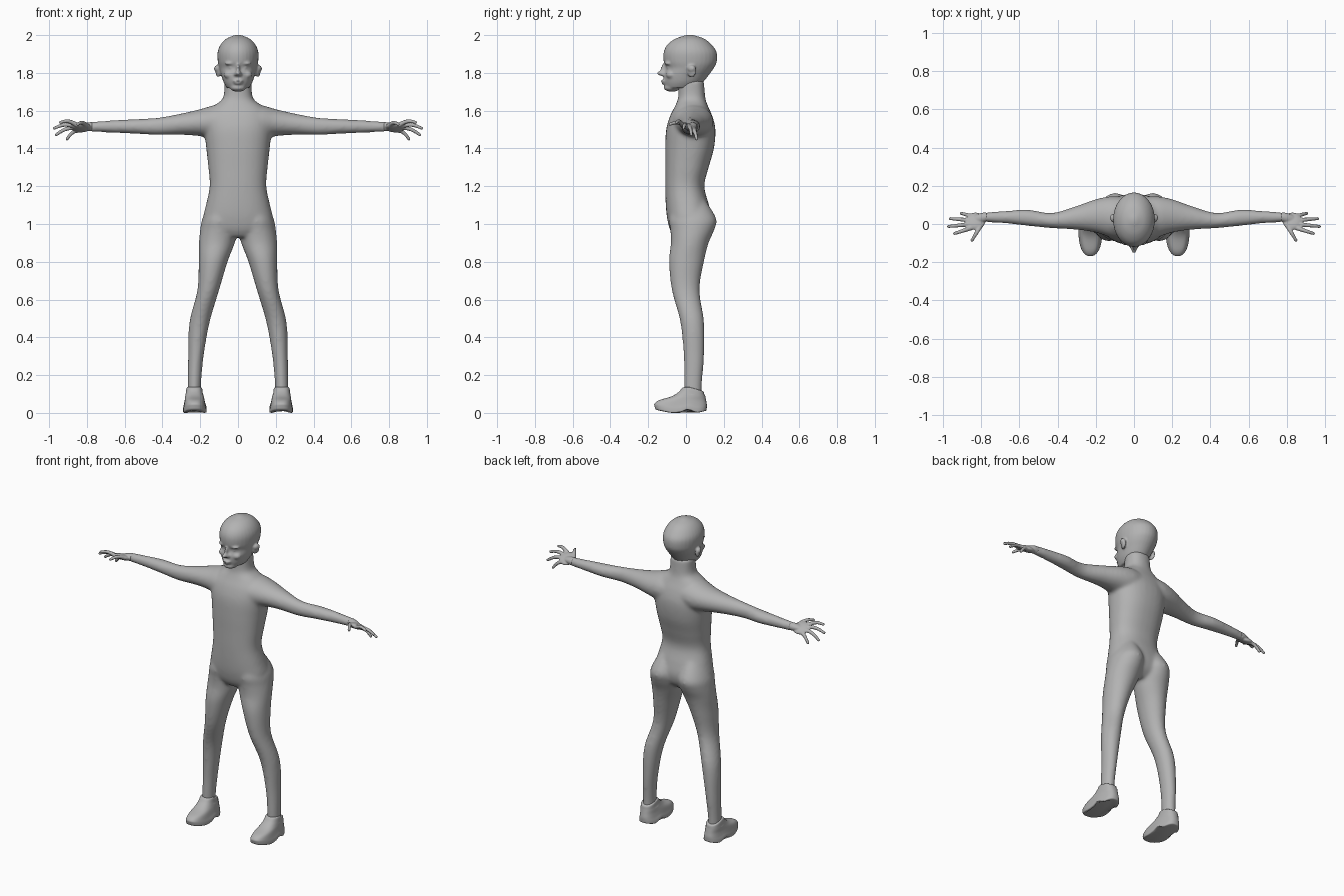
import bpy, bmesh, math
from mathutils import Vector, Matrix

grey = bpy.data.materials.new("plain grey")
grey.diffuse_color = (0.45, 0.45, 0.45, 1)


def spline(rows, steps=5):
    """Smoothly interpolate a short table of sections."""
    out = []
    for i in range(len(rows) - 1):
        p = [rows[max(0, min(len(rows) - 1, i + k))] for k in (-1, 0, 1, 2)]
        for s in range(steps):
            t = s / steps
            out.append([0.5 * (2 * b + (c - a) * t + (2 * a - 5 * b + 4 * c - d) * t * t
                               + (3 * b - a - 3 * c + d) * t ** 3) for a, b, c, d in zip(*p)])
    return out + [list(rows[-1])]


def loft(bm, rows, axis="z", side=1, power=2.0, n=32):
    """Sections (t, a0, a1, b0, b1): t along the axis, a and b the two extents."""
    rings = []
    for t, a0, a1, b0, b1 in spline(rows):
        ring = []
        for k in range(n):
            c, s = math.cos(2 * math.pi * k / n), math.sin(2 * math.pi * k / n)
            c = math.copysign(abs(c) ** (2 / power), c)
            s = math.copysign(abs(s) ** (2 / power), s)
            a, b = (a0 + a1) / 2 + c * (a1 - a0) / 2, (b0 + b1) / 2 + s * (b1 - b0) / 2
            x, y, z = (a, b, t) if axis == "z" else (t, a, b)
            ring.append(bm.verts.new((x * side, y, z)))
        rings.append(ring)
    for r, q in zip(rings, rings[1:]):
        for k in range(n):
            bm.faces.new((r[k], r[(k + 1) % n], q[(k + 1) % n], q[k]))
    bm.faces.new(rings[0])
    bm.faces.new(rings[-1])


def ball(bm, centre, size, side=1, rot=None):
    x, y, z = centre
    m = Matrix.Translation((x * side, y, z)) @ (rot or Matrix()) @ Matrix.Diagonal((*size, 1))
    bmesh.ops.create_uvsphere(bm, u_segments=20, v_segments=12, radius=1, matrix=m)


def finish(bm, name, voxel=0, smooth=0):
    bmesh.ops.recalc_face_normals(bm, faces=bm.faces)
    me = bpy.data.meshes.new(name)
    bm.to_mesh(me)
    bm.free()
    me.materials.append(grey)
    for p in me.polygons:
        p.use_smooth = True
    ob = bpy.data.objects.new(name, me)
    bpy.context.collection.objects.link(ob)
    if voxel:
        r = ob.modifiers.new("merge", "REMESH")
        r.mode, r.voxel_size, r.use_smooth_shade = "VOXEL", voxel, True
        s = ob.modifiers.new("soften", "SMOOTH")
        s.factor, s.iterations = 0.5, smooth
    return ob


# body: torso, neck, arms and legs merged into one skin
bm = bmesh.new()
loft(bm, [(0.93, -.10, .10, -.06, .08), (0.97, -.17, .17, -.085, .12), (1.03, -.185, .185, -.10, .135),
          (1.10, -.17, .17, -.107, .122), (1.20, -.15, .15, -.11, .097), (1.30, -.157, .157, -.11, .12),
          (1.40, -.168, .168, -.11, .148), (1.50, -.178, .178, -.105, .156), (1.57, -.175, .175, -.085, .14),
          (1.62, -.135, .135, -.06, .118), (1.655, -.088, .088, -.045, .105),
          (1.69, -.074, .074, -.04, .10), (1.76, -.072, .072, -.04, .095)], power=2.3)
for s in (-1, 1):
    loft(bm, [(0.04, -.08, .14, 1.46, 1.63), (0.12, -.07, .145, 1.45, 1.63), (0.20, -.045, .13, 1.465, 1.608),
              (0.30, -.03, .095, 1.472, 1.585), (0.43, -.022, .058, 1.472, 1.562),
              (0.555, -.01, .075, 1.478, 1.555), (0.68, .004, .068, 1.484, 1.548),
              (0.79, .01, .06, 1.488, 1.54)], axis="x", side=s)
    loft(bm, [(1.13, .03, .14, -.06, .10), (1.03, .004, .188, -.09, .160), (0.97, .004, .20, -.083, .15),
              (0.90, .017, .207, -.08, .12), (0.80, .055, .208, -.09, .095), (0.65, .10, .215, -.075, .072),
              (0.48, .15, .257, -.03, .096), (0.30, .182, .264, -.012, .096),
              (0.16, .195, .266, -.01, .085), (0.08, .197, .266, -.01, .083)], side=s)
finish(bm, "body", 0.009, 12)

# head: skull with nose, lips, chin, brow, cheeks and ears
bm = bmesh.new()
loft(bm, [(1.70, -.08, .01, -.085, .0), (1.72, -.058, .058, -.108, .06), (1.75, -.076, .076, -.116, .09),
          (1.79, -.09, .09, -.118, .122), (1.825, -.10, .10, -.107, .147), (1.86, -.107, .107, -.118, .163),
          (1.91, -.108, .108, -.118, .162), (1.95, -.092, .092, -.098, .135), (1.98, -.063, .063, -.058, .098),
          (1.997, -.025, .025, -.01, .05), (2.002, -.006, .006, .01, .03)][1:])
ball(bm, (0, -.075, 1.722), (.042, .043, .022))
ball(bm, (0, -.108, 1.757), (.03, .025, .007))
ball(bm, (0, -.106, 1.744), (.025, .024, .007))
ball(bm, (0, -.122, 1.798), (.016, .032, .014))
ball(bm, (0, -.112, 1.822), (.010, .022, .034), rot=Matrix.Rotation(-.3, 4, "X"))
for s in (-1, 1):
    ball(bm, (.012, -.117, 1.793), (.011, .018, .010), s)
    ball(bm, (.04, -.091, 1.85), (.03, .022, .010), s)
    ball(bm, (.045, -.08, 1.79), (.03, .026, .022), s)
    ball(bm, (.036, -.088, 1.828), (.014, .014, .009), s)
    ball(bm, (.105, .03, 1.81), (.011, .026, .034), s, Matrix.Rotation(-.4 * s, 4, "Z"))
    ball(bm, (.112, .028, 1.823), (.013, .022, .018), s, Matrix.Rotation(-.4 * s, 4, "Z"))
finish(bm, "head", 0.006, 4)

# hands: tilted palm with four fanned fingers and a thumb
fingers = [((.855, -.022, 1.525), (.94, -.05, 1.538)), ((.865, -.002, 1.518), (.972, -.013, 1.507)),
           ((.86, .02, 1.508), (.962, .028, 1.473)), ((.845, .04, 1.495), (.905, .056, 1.45)),
           ((.80, -.005, 1.52), (.848, -.085, 1.528))]
for s, side_name in ((-1, "left"), (1, "right")):
    bm = bmesh.new()
    ball(bm, (.83, .015, 1.512), (.052, .05, .018), s, Matrix.Rotation(-.45, 4, "X"))
    loft(bm, [(.77, .012, .06, 1.49, 1.54), (.80, .006, .058, 1.493, 1.537), (.835, -.005, .045, 1.498, 1.527)],
         axis="x", side=s)
    for root, tip in fingers:
        root, tip = Vector(root), Vector(tip)
        for k in range(15):
            t = k / 14
            p = root.lerp(tip, t)
            p.z += .012 * math.sin(math.pi * t)
            r = .0125 - .004 * t
            ball(bm, p, (r, r, r), s)
    finish(bm, side_name + "_hand", 0.0045, 3)

# shoes: stacked outlines, then arch and toe lift pressed into the sole
for s, side_name in ((-1, "left"), (1, "right")):
    bm = bmesh.new()
    loft(bm, [(0, .18, .28, -.145, .10), (.003, .167, .29, -.16, .108), (.02, .167, .29, -.166, .11),
              (.04, .172, .286, -.166, .11), (.065, .177, .282, -.14, .106), (.088, .182, .279, -.075, .102),
              (.11, .187, .276, -.04, .098), (.132, .19, .273, -.02, .094), (.136, .196, .267, -.01, .086)],
         side=s, power=2.5, n=40)
    for v in bm.verts:
        y, low = v.co.y, max(0, 1 - v.co.z / .09)
        arch = .018 * math.exp(-((y - .01) / .03) ** 2)
        toe = .016 * max(0, (-y - .08) / .08)
        heel = .012 * max(0, (y - .06) / .05)
        v.co.z += low * (arch + toe + heel)
        if v.co.z > .1:
            v.co.z -= .02 * max(0, (y - .02) / .07)
    ob = finish(bm, side_name + "_shoe")
    bpy.context.view_layer.objects.active = ob
    ob.select_set(True)
    bpy.ops.object.shade_smooth_by_angle(angle=math.radians(50))
    ob.select_set(False)
